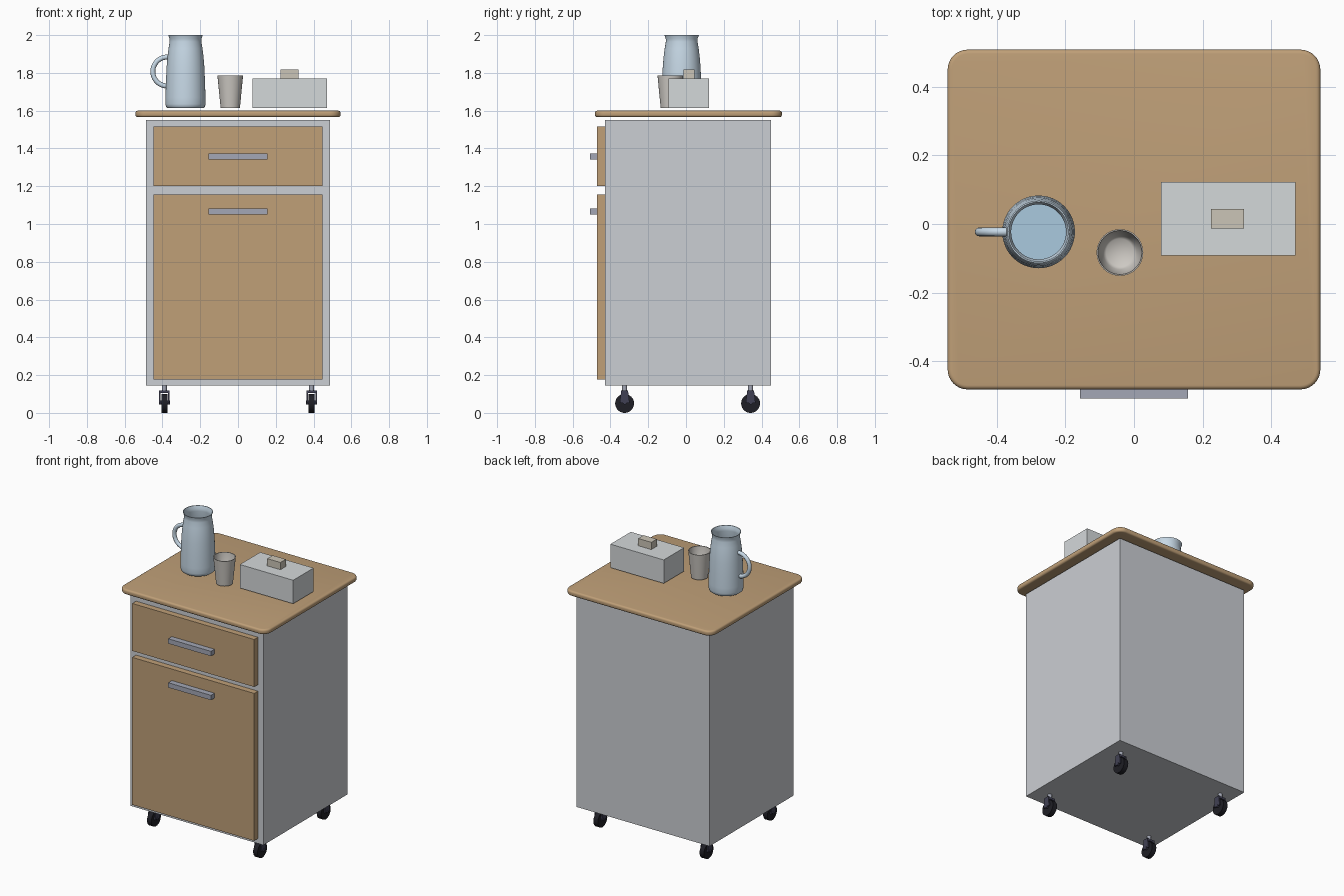
import bpy, bmesh, math
from mathutils import Matrix, Vector

cube = bpy.data.objects.get("Cube")
if cube:
    bpy.data.objects.remove(cube, do_unlink=True)


def material(name, *srgb):
    color = [(c / 255) ** 2.2 for c in srgb] + [1]
    mat = bpy.data.materials.new(name)
    mat.use_nodes = True
    mat.diffuse_color = color
    mat.node_tree.nodes["Principled BSDF"].inputs["Base Color"].default_value = color
    return mat


wood = material("wood", 190, 158, 119)
paint = material("paint", 202, 205, 210)
metal = material("metal", 162, 166, 180)
fork_metal = material("fork_metal", 66, 66, 84)
rubber = material("rubber", 36, 36, 42)
enamel = material("enamel", 198, 216, 230)
water_blue = material("water", 168, 200, 222)
ceramic = material("ceramic", 204, 200, 194)
box_grey = material("box_grey", 211, 215, 217)
knob_beige = material("knob_beige", 202, 196, 182)


def finish(name, bm, mat, smooth=None):
    bmesh.ops.recalc_face_normals(bm, faces=bm.faces)
    mesh = bpy.data.meshes.new(name)
    bm.to_mesh(mesh)
    bm.free()
    mesh.materials.append(mat)
    obj = bpy.data.objects.new(name, mesh)
    bpy.context.collection.objects.link(obj)
    if smooth is not None:
        bpy.ops.object.select_all(action='DESELECT')
        obj.select_set(True)
        bpy.context.view_layer.objects.active = obj
        bpy.ops.object.shade_smooth_by_angle(angle=math.radians(smooth))
    return obj


def box_mesh(lo, hi):
    lo, hi = Vector(lo), Vector(hi)
    bm = bmesh.new()
    place = Matrix.Translation((lo + hi) / 2) @ Matrix.Diagonal((*(hi - lo), 1))
    bmesh.ops.create_cube(bm, size=1, matrix=place)
    return bm


def box(name, lo, hi, mat):
    return finish(name, box_mesh(lo, hi), mat)


def cylinder(name, radius, depth, center, mat, axis='Z', sides=32):
    bm = bmesh.new()
    turn = Matrix.Rotation(math.pi / 2, 4, 'Y') if axis == 'X' else Matrix()
    bmesh.ops.create_cone(bm, cap_ends=True, segments=sides, radius1=radius,
                          radius2=radius, depth=depth,
                          matrix=Matrix.Translation(center) @ turn)
    return finish(name, bm, mat, 40)


def lathe(name, profile, x, y, mat, smooth, steps=48):
    bm = bmesh.new()
    verts = [bm.verts.new((r, 0, z)) for r, z in profile]
    edges = [bm.edges.new(pair) for pair in zip(verts, verts[1:])]
    bmesh.ops.spin(bm, geom=verts + edges, cent=(0, 0, 0), axis=(0, 0, 1),
                   angle=math.tau, steps=steps)
    bmesh.ops.remove_doubles(bm, verts=bm.verts, dist=0.0001)
    bmesh.ops.translate(bm, verts=bm.verts, vec=(x, y, 0))
    return finish(name, bm, mat, smooth)


# Cabinet with overlapping drawer front and door
box("cabinet_body", (-.488, -.43, .145), (.488, .45, 1.55), paint)
for name, bottom, top, grip in (("drawer", 1.2, 1.515, 1.357),
                                ("door", .178, 1.157, 1.065)):
    box(name + "_front", (-.448, -.47, bottom), (.448, -.43, top), wood)
    box(name + "_handle", (-.157, -.508, grip - .016), (.157, -.47, grip + .016), metal)

# Tabletop with rounded corners and softened edges
bm = box_mesh((-.543, -.482, 1.566), (.543, .508, 1.6))
upright = [e for e in bm.edges if abs(e.verts[0].co.z - e.verts[1].co.z) > .01]
bmesh.ops.bevel(bm, geom=upright, offset=.058, segments=8, profile=.5, affect='EDGES')
rims = [e for e in bm.edges if abs(e.verts[0].co.z - e.verts[1].co.z) < .01]
bmesh.ops.bevel(bm, geom=rims, offset=.012, segments=4, profile=.5, affect='EDGES')
finish("tabletop", bm, wood, 40)

# Casters: wheel, axle, tapered fork plates, crown and stem
for side, x in (("left", .39), ("right", -.39)):
    for end, y in (("front", -.325), ("back", .342)):
        tag = f"{end}_{side}_caster_"
        cylinder(tag + "wheel", .05, .032, (x, y, .05), rubber, 'X')
        cylinder(tag + "axle", .01, .058, (x, y, .055), fork_metal, 'X', 16)
        cylinder(tag + "stem", .013, .035, (x, y, .13), metal, sides=16)
        box(tag + "crown", (x - .027, y - .018, .104), (x + .027, y + .018, .118), fork_metal)
        for label, offset in (("inner", -.023), ("outer", .023)):
            bm = box_mesh((x + offset - .004, y - .018, .052), (x + offset + .004, y + .018, .118))
            for v in bm.verts:
                if v.co.z < .08:
                    v.co.y = y + (v.co.y - y) * 1.45
            finish(tag + label + "_plate", bm, fork_metal)

# Pitcher with flared lip
jug_x, jug_y = -.278, -.023
outer = [(.096, 1.614), (.103, 1.62), (.106, 1.635), (.106, 1.67), (.103, 1.76),
         (.1, 1.83), (.096, 1.88), (.09, 1.93), (.084, 1.965), (.084, 1.98), (.091, 2)]
inner = [(r - .004, max(z, 1.62)) for r, z in reversed(outer)]
lathe("pitcher", [(0, 1.614)] + outer + inner + [(0, 1.62)], jug_x, jug_y, enamel, 40)
cylinder("pitcher_water", .0975, .004, (jug_x, jug_y, 1.8), water_blue, sides=48)

# Pitcher handle: half ring with ends tucked into the wall
curve = bpy.data.curves.new("pitcher_handle", 'CURVE')
curve.dimensions = '3D'
curve.bevel_depth = .013
curve.bevel_resolution = 4
curve.use_fill_caps = True
arc = [math.radians(80 + 200 * i / 24) for i in range(25)]
spline = curve.splines.new('POLY')
spline.points.add(len(arc) - 1)
for point, a in zip(spline.points, arc):
    point.co = (-.374 + .077 * math.cos(a), jug_y, 1.807 + .077 * math.sin(a), 1)
spline.use_smooth = True
curve.materials.append(enamel)
bpy.context.collection.objects.link(bpy.data.objects.new("pitcher_handle", curve))

# Tapered cup
lathe("cup", [(0, 1.614), (.051, 1.614), (.068, 1.787), (.064, 1.787),
              (.049, 1.632), (.04, 1.623), (0, 1.62)], -.041, -.083, ceramic, 60)

# Lidded box with knob
box("storage_box", (.078, -.092, 1.614), (.47, .122, 1.77), box_grey)
box("storage_box_knob", (.224, -.013, 1.77), (.321, .044, 1.818), knob_beige)
